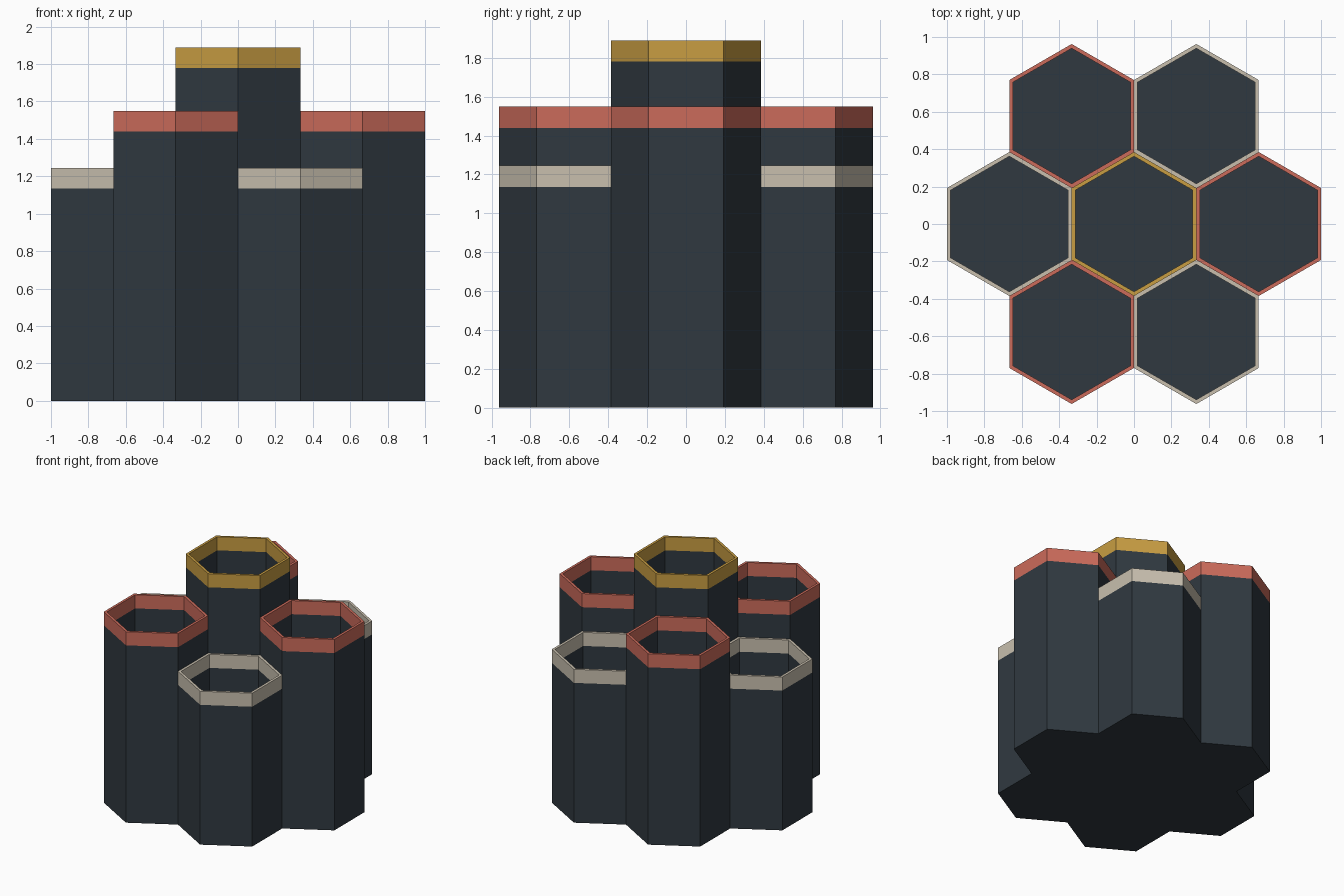
import bpy, bmesh, math
from mathutils import Vector

cube = bpy.data.objects.get("Cube")
if cube:
    bpy.data.objects.remove(cube, do_unlink=True)


def make_material(name, rgb):
    linear = [((c / 255 + 0.055) / 1.055) ** 2.4 for c in rgb]
    mat = bpy.data.materials.new(name)
    mat.use_nodes = True
    mat.diffuse_color = (*linear, 1)
    mat.node_tree.nodes["Principled BSDF"].inputs["Base Color"].default_value = (*linear, 1)
    return mat


SLATE = make_material("dark slate", (48, 57, 64))
GOLD = make_material("gold", (200, 157, 66))
CORAL = make_material("coral", (203, 107, 91))
STONE = make_material("stone", (200, 191, 174))

APOTHEM = 1 / 3
WALL = 0.02
RIM = 0.11
FLOOR = 0.04


def hexagon(bm, centre, apothem, z):
    radius = apothem / math.cos(math.pi / 6)
    return [bm.verts.new(centre + Vector((radius * math.cos(a), radius * math.sin(a), z)))
            for a in (math.radians(30 + 60 * i) for i in range(6))]


def bridge(bm, lower, upper):
    for i in range(6):
        j = (i + 1) % 6
        bm.faces.new((lower[i], lower[j], upper[j], upper[i]))


def add_cup(name, centre, height, rim_material):
    # Profile of hexagonal rings: up the outside, over the lip, down the inside
    bm = bmesh.new()
    inner = APOTHEM - WALL
    profile = [(APOTHEM, 0), (APOTHEM, height - RIM), (APOTHEM, height),
               (inner, height), (inner, height - RIM), (inner, FLOOR)]
    rings = [hexagon(bm, centre, apothem, z) for apothem, z in profile]
    for lower, upper in zip(rings, rings[1:]):
        bridge(bm, lower, upper)
    bm.faces.new(rings[0][::-1])
    bm.faces.new(rings[-1])
    bmesh.ops.recalc_face_normals(bm, faces=bm.faces)

    # Coloured band around the mouth
    for face in bm.faces:
        face.material_index = int(face.calc_center_median().z > height - RIM)

    mesh = bpy.data.meshes.new(name)
    bm.to_mesh(mesh)
    bm.free()
    mesh.materials.append(SLATE)
    mesh.materials.append(rim_material)
    bpy.context.collection.objects.link(bpy.data.objects.new(name, mesh))


# Tall middle cup, then a ring of alternating medium and short cups
add_cup("centre_cup", Vector((0, 0, 0)), 1.89, GOLD)
for k in range(6):
    angle = math.radians(60 * k)
    centre = Vector((math.cos(angle), math.sin(angle), 0)) * 2 * APOTHEM
    if k % 2 == 0:
        add_cup(f"medium_cup_{k // 2 + 1}", centre, 1.55, CORAL)
    else:
        add_cup(f"short_cup_{k // 2 + 1}", centre, 1.245, STONE)
